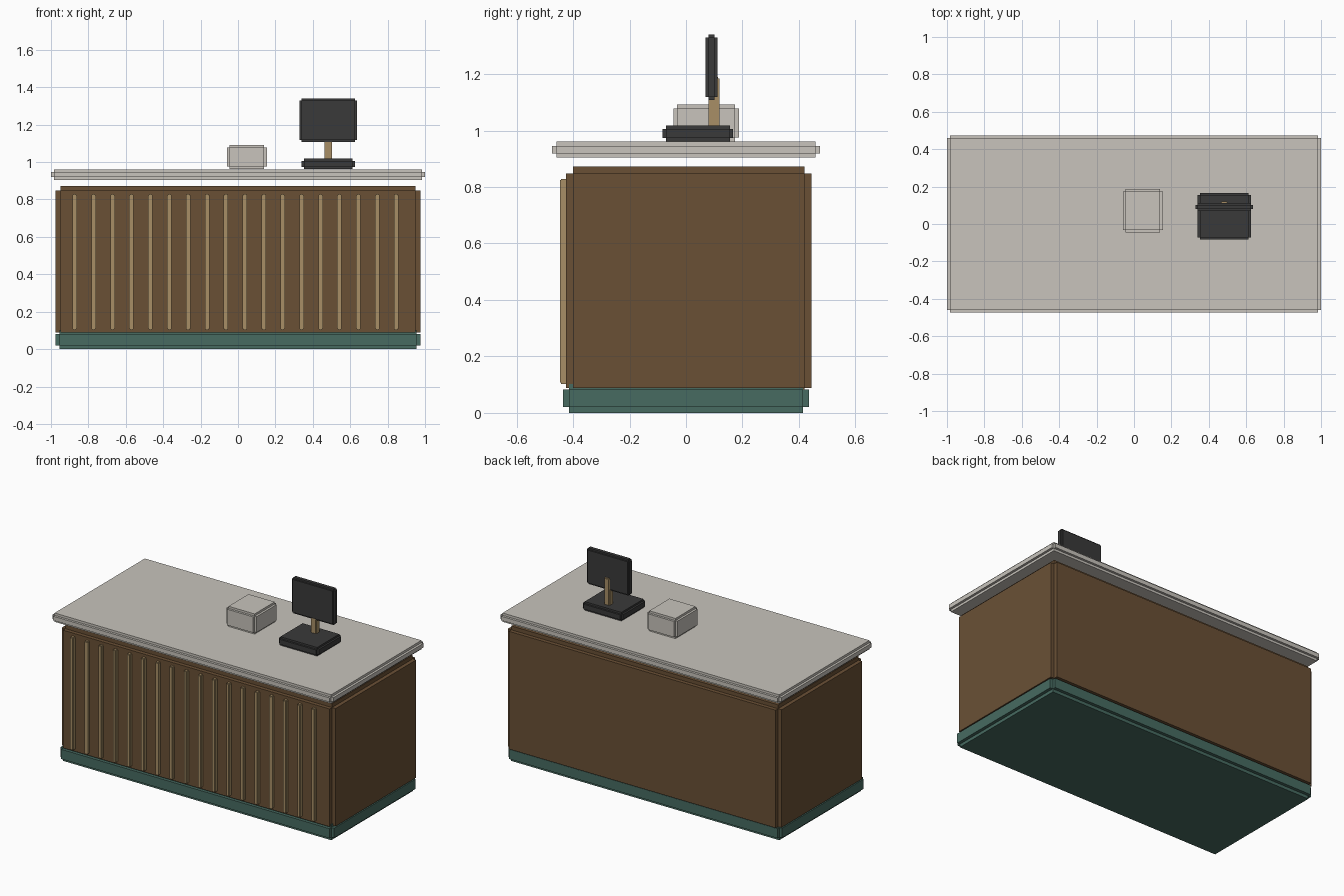
import bpy, bmesh
from mathutils import Vector

if "Cube" in bpy.data.objects:
    bpy.data.objects.remove(bpy.data.objects["Cube"])


def material(name, rgb):
    m = bpy.data.materials.new(name)
    lin = [((c / 255 + 0.055) / 1.055) ** 2.4 for c in rgb]
    m.diffuse_color = (*lin, 1.0)
    m.use_nodes = True
    m.node_tree.nodes["Principled BSDF"].inputs["Base Color"].default_value = m.diffuse_color
    return m


WOOD = material("brown_wood", (106, 80, 53))
TAN = material("tan_wood", (168, 143, 102))
GREEN = material("dark_green", (71, 107, 97))
STONE = material("pale_stone", (200, 196, 188))
DARK = material("charcoal", (58, 58, 58))


def notched_box(name, lo, hi, notch, mat):
    """Box between two corners, every edge cut with a square inward step."""
    lo, hi = Vector(lo), Vector(hi)
    bm = bmesh.new()
    bmesh.ops.create_cube(bm, size=1)
    for v in bm.verts:
        v.co = Vector((lo[i] + hi[i]) / 2 + v.co[i] * (hi[i] - lo[i]) for i in range(3))
    bmesh.ops.bevel(bm, geom=bm.edges[:], offset=notch, offset_type='OFFSET',
                    segments=2, profile=0.0, affect='EDGES')
    bmesh.ops.recalc_face_normals(bm, faces=bm.faces[:])
    mesh = bpy.data.meshes.new(name)
    bm.to_mesh(mesh)
    bm.free()
    mesh.materials.append(mat)
    ob = bpy.data.objects.new(name, mesh)
    bpy.context.collection.objects.link(ob)
    return ob


# Counter: plinth, body and overhanging top
notched_box("plinth", (-0.975, -0.435, 0.0), (0.975, 0.435, 0.102), 0.02, GREEN)
notched_box("counter_body", (-0.975, -0.425, 0.064), (0.975, 0.445, 0.872), 0.025, WOOD)
notched_box("countertop", (-1.0, -0.474, 0.904), (1.0, 0.474, 0.961), 0.015, STONE)

# Row of vertical slats across the front
for i in range(18):
    x = -0.873 + i * 0.1011
    notched_box(f"front_slat_{i + 1}", (x - 0.012, -0.447, 0.103),
                (x + 0.012, -0.42, 0.829), 0.004, TAN)

# Small box on the counter
notched_box("small_box", (-0.06, -0.045, 0.962), (0.154, 0.187, 1.092), 0.014, STONE)

# Till: base, post and screen
notched_box("till_base", (0.34, -0.083, 0.962), (0.625, 0.167, 1.018), 0.012, DARK)
notched_box("till_post", (0.462, 0.079, 1.005), (0.502, 0.119, 1.19), 0.005, TAN)
notched_box("till_screen", (0.33, 0.069, 1.108), (0.635, 0.111, 1.34), 0.01, DARK)
